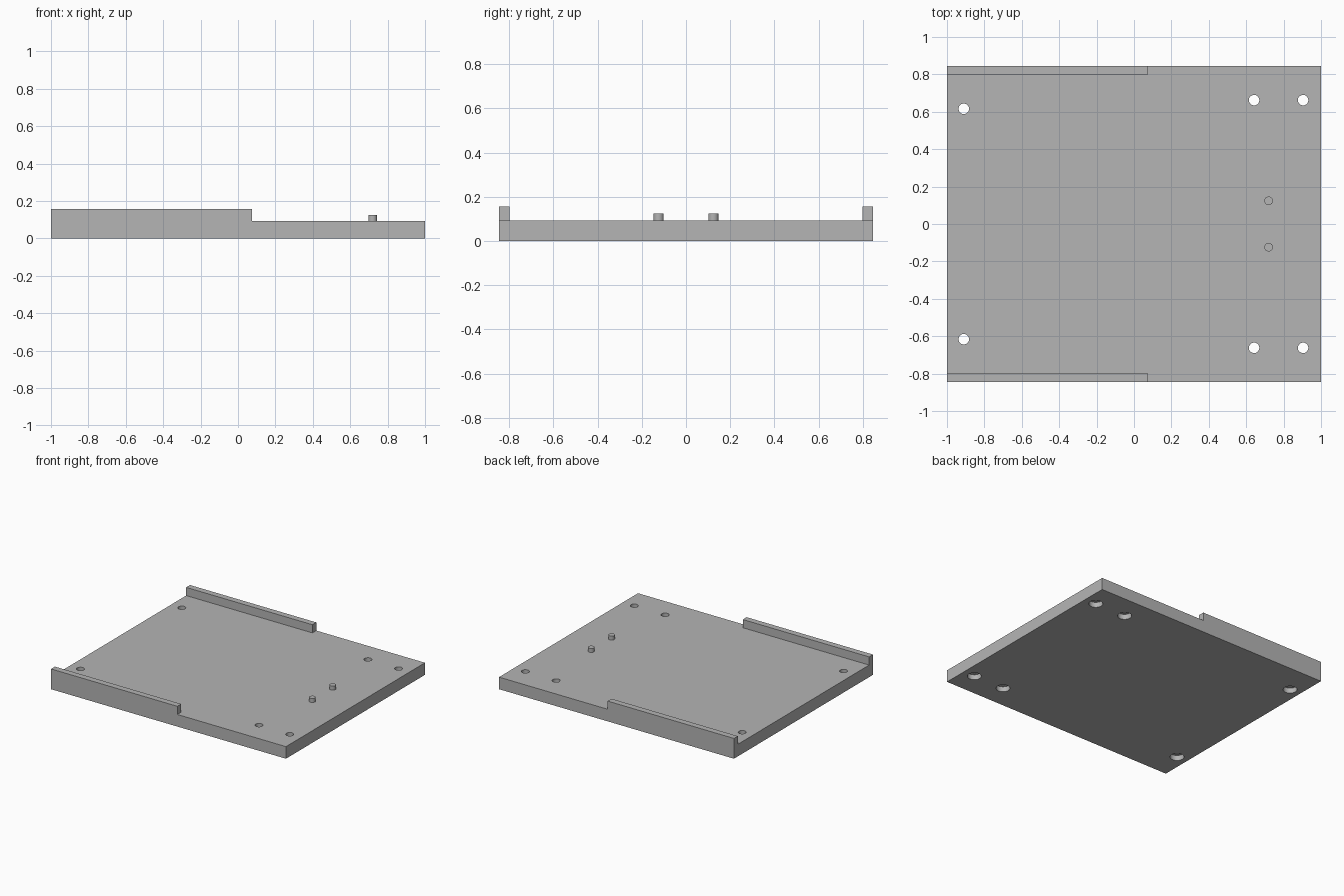
import bpy
import math

cube = bpy.data.objects.get("Cube")
if cube:
    bpy.data.objects.remove(cube, do_unlink=True)

HALF_Y = 0.845
PLATE_TOP = 0.093
RAIL_TOP = 0.156
RAIL_END = 0.075
RAIL_WIDTH = 0.047

grey = bpy.data.materials.new("plain_grey")
grey.use_nodes = True
colour = (0.46, 0.46, 0.46, 1)
grey.diffuse_color = colour
grey.node_tree.nodes["Principled BSDF"].inputs["Base Color"].default_value = colour


def box(name, low, high):
    centre = [(a + b) / 2 for a, b in zip(low, high)]
    bpy.ops.mesh.primitive_cube_add(size=1, location=centre)
    ob = bpy.context.object
    ob.name = name
    ob.scale = [b - a for a, b in zip(low, high)]
    bpy.ops.object.transform_apply(location=True, rotation=False, scale=True)
    ob.data.materials.append(grey)
    return ob


def cylinder(name, x, y, radius, low, high):
    bpy.ops.mesh.primitive_cylinder_add(
        vertices=32, radius=radius, depth=high - low, location=(x, y, (low + high) / 2))
    ob = bpy.context.object
    ob.name = name
    ob.data.materials.append(grey)
    return ob


def smooth(ob):
    bpy.ops.object.select_all(action="DESELECT")
    ob.select_set(True)
    bpy.context.view_layer.objects.active = ob
    bpy.ops.object.shade_smooth_by_angle(angle=math.radians(30))


def cut(target, cutter):
    bpy.context.view_layer.objects.active = target
    mod = target.modifiers.new("hole", "BOOLEAN")
    mod.operation = "DIFFERENCE"
    mod.solver = "EXACT"
    mod.object = cutter
    bpy.ops.object.modifier_apply(modifier=mod.name)
    bpy.data.objects.remove(cutter, do_unlink=True)


# Base plate with screw holes, each widened underneath for the screw head
plate = box("base_plate", (-1, -HALF_Y, 0), (1, HALF_Y, PLATE_TOP))
for x, y in [(-0.91, 0.616), (0.642, 0.662), (0.904, 0.662)]:
    for side in (-1, 1):
        cut(plate, cylinder("hole_cutter", x, side * y, 0.028, -0.1, 0.2))
        cut(plate, cylinder("head_cutter", x, side * y, 0.049, -0.1, 0.04))
smooth(plate)

# Side rails and locating pins, mirrored across the middle
for side, label in ((-1, "front"), (1, "back")):
    edges = sorted((side * HALF_Y, side * (HALF_Y - RAIL_WIDTH)))
    box(label + "_rail", (-1, edges[0], PLATE_TOP), (RAIL_END, edges[1], RAIL_TOP))
    smooth(cylinder(label + "_pin", 0.72, side * 0.124, 0.023, PLATE_TOP, 0.124))
